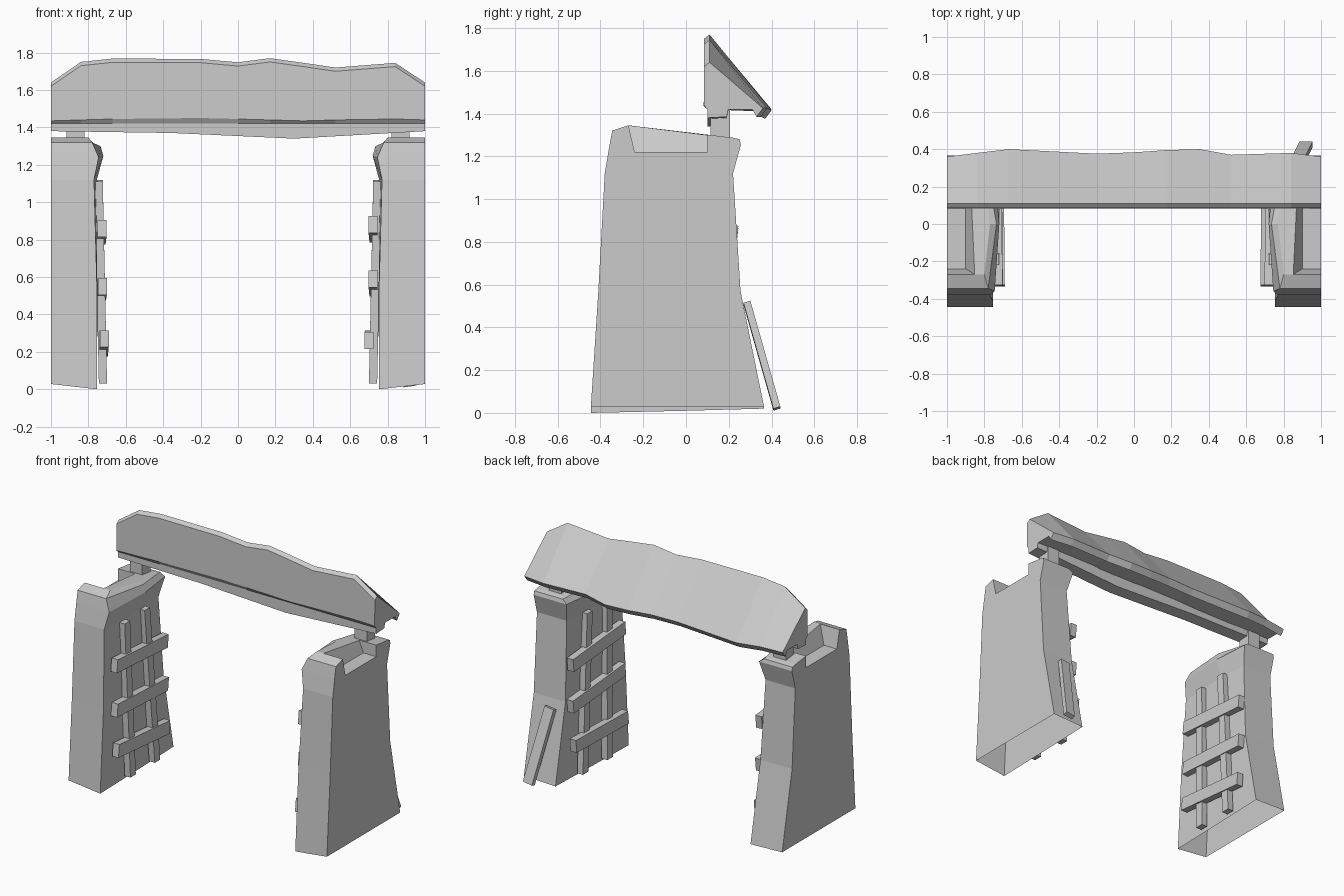
import bpy, bmesh
from mathutils import Vector

if "Cube" in bpy.data.objects:
    bpy.data.objects.remove(bpy.data.objects["Cube"])


def finish(name, bm):
    bmesh.ops.recalc_face_normals(bm, faces=bm.faces[:])
    me = bpy.data.meshes.new(name)
    bm.to_mesh(me)
    bm.free()
    ob = bpy.data.objects.new(name, me)
    bpy.context.scene.collection.objects.link(ob)
    return ob


def loft(name, rings):
    """Closed solid through a list of equal-length point rings."""
    bm = bmesh.new()
    vs = [[bm.verts.new(p) for p in r] for r in rings]
    n = len(rings[0])
    for a, b in zip(vs, vs[1:]):
        for i in range(n):
            j = (i + 1) % n
            bm.faces.new((a[i], a[j], b[j], b[i]))
    bm.faces.new(vs[0])
    bm.faces.new(vs[-1])
    return finish(name, bm)


def bar(name, a, b, w, d):
    """Rectangular plank from a to b with half-width vectors w and d."""
    a, b, w, d = map(Vector, (a, b, w, d))
    return loft(name, [[p - w - d, p + w - d, p + w + d, p - w + d] for p in (a, b)])


# pillar levels: inner x, bulge x, front y, back y, z front, z back
LEVELS = [(.755, .755, -.445, .365, 0, .02),
          (.755, .75, -.41, .255, .57, .57),
          (.77, .755, -.38, .22, 1.12, 1.12),
          (.745, .72, -.36, .257, 1.24, 1.255),
          (.78, .735, -.345, .25, 1.32, 1.28),
          (.80, .77, -.27, .22, 1.345, 1.287)]


def pillar(side, label):
    rings = []
    for k, (xi, xm, yf, yb, zf, zb) in enumerate(LEVELS):
        lift = .028 if k == 0 else 0
        rings.append([(side, yf, zf + lift), (side * xi, yf, zf),
                      (side * xm, 0, (zf + zb) / 2 if k < 5 else 1.31),
                      (side * xi, yb, zb), (side, yb, zb + lift * .3)])
    ob = loft(label + "_pillar", rings)

    # recess in the pillar top, open to the outside
    cut = loft(label + "_recess_cutter", [
        [(side * 1.1, y0, 1.22), (side * .9, y0, 1.22),
         (side * .83, y1, 1.4), (side * 1.1, y1, 1.4)]
        for y0, y1 in ((-.24, -.282), (.1, .1))])
    cut.hide_render = True
    mod = ob.modifiers.new("recess", 'BOOLEAN')
    mod.object = cut
    mod.operation = 'DIFFERENCE'
    mod.solver = 'EXACT'
    dg = bpy.context.evaluated_depsgraph_get()
    me = bpy.data.meshes.new_from_object(ob.evaluated_get(dg))
    ob.modifiers.clear()
    ob.data = me
    bpy.data.objects.remove(cut)

    # open underside
    bm = bmesh.new()
    bm.from_mesh(me)
    low = [f for f in bm.faces if all(v.co.z < .06 for v in f.verts)]
    bmesh.ops.delete(bm, geom=low, context='FACES_ONLY')
    bm.to_mesh(me)
    bm.free()


def lattice(side, label, slats):
    # two uprights
    for i, (y0, y1, top) in enumerate(((-.16, -.19, 1.11), (.11, .03, 1.12))):
        bar(f"{label}_upright_{i}", (side * .722, y0, .03), (side * .745, y1, top),
            (.022, 0, 0), (0, .03, 0))
    # three crooked slats
    for i, (x, z0, z1) in enumerate(slats):
        bar(f"{label}_slat_{i}", (side * x, -.33, z0), (side * (x + .005), .24, z1),
            (.024, 0, 0), (0, .005, .045))


pillar(-1, "left")
pillar(1, "right")
lattice(-1, "left", [(.715, .27, .22), (.725, .55, .52), (.727, .86, .82)])
lattice(1, "right", [(.70, .26, .27), (.722, .59, .54), (.722, .88, .83)])

# short posts carrying the beam
for side, label in ((-1, "left"), (1, "right")):
    bar(label + "_post", (side * .87, .16, 1.27), (side * .87, .16, 1.42),
        (.048, 0, 0), (0, .045, 0))

# plank leaning on the back of the right pillar
bar("leaning_plank", (.92, .425, .02), (.85, .285, .515),
    (.035, 0, .005), (0, .016, .005))

# lower lintel with a sagging underside
loft("lintel", [[(x, .10, 1.43), (x, .10, zb), (x, .19, zb + .005), (x, .2, 1.43)]
                for x, zb in ((-1, 1.38), (-.35, 1.37), (.3, 1.34), (1, 1.38))])

# wedge-shaped top beam: x, ridge z, eave y, eave z, front bottom z
ROOF = [(-1, 1.64, .36, 1.415, 1.42), (-.84, 1.75, .38, 1.42, 1.425),
        (-.67, 1.768, .40, 1.41, 1.43), (-.2, 1.766, .376, 1.42, 1.435),
        (0, 1.748, .383, 1.42, 1.43), (.17, 1.77, .395, 1.41, 1.425),
        (.35, 1.745, .40, 1.405, 1.42), (.52, 1.72, .37, 1.42, 1.425),
        (.84, 1.745, .38, 1.415, 1.43), (1, 1.64, .36, 1.415, 1.425)]
loft("top_beam", [[(x, .085, zr - .02), (x, .11, zr), (x, ye, ze + .01),
                   (x, ye - .03, ze - .03), (x, ye - .05, ze + .005),
                   (x, .1, 1.42), (x, .083, zf + .015)]
                  for x, zr, ye, ze, zf in ROOF])
